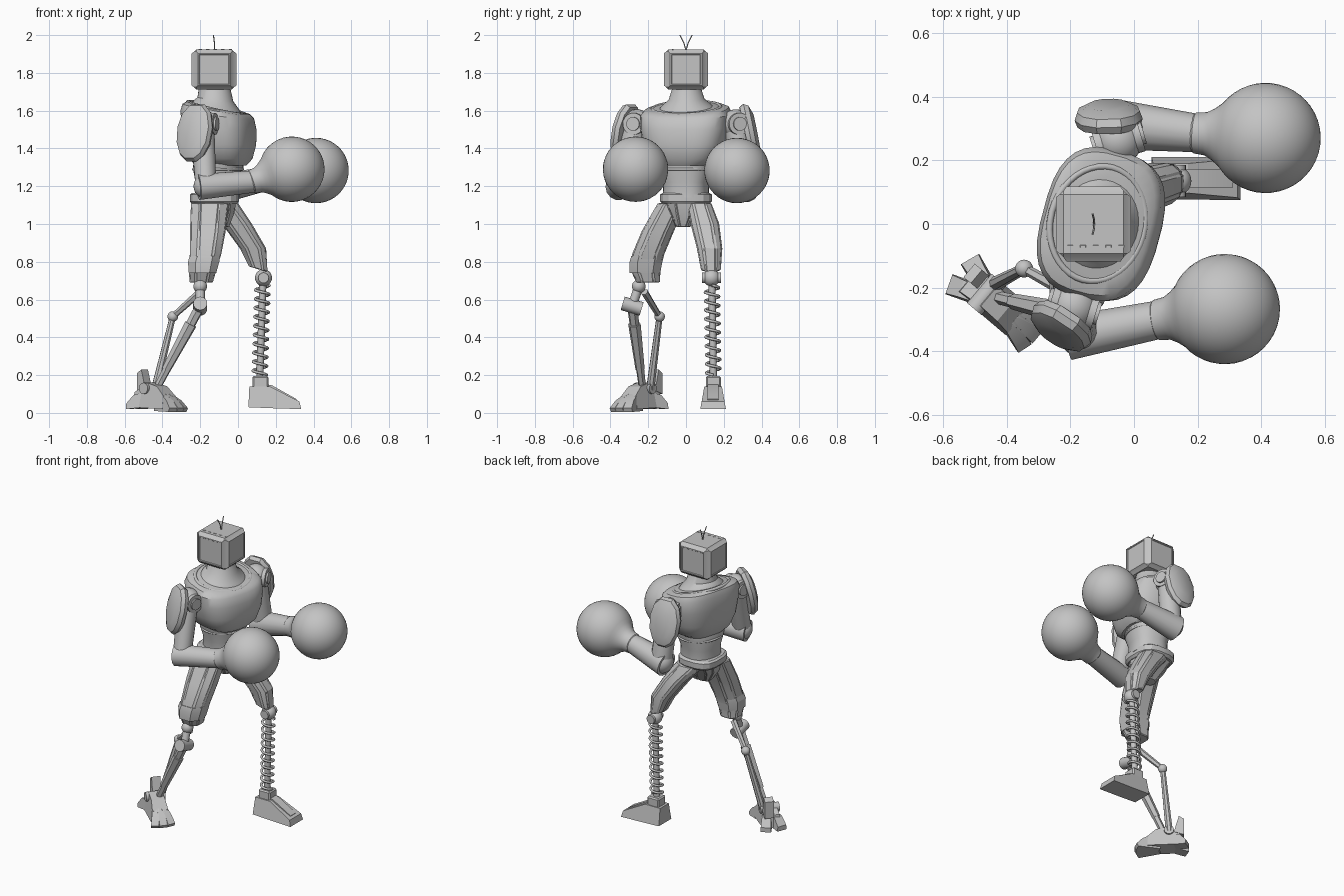
import bpy
import bmesh
from math import sin, cos, pi, radians, copysign
from mathutils import Matrix, Vector

cube = bpy.data.objects.get("Cube")
if cube:
    bpy.data.objects.remove(cube, do_unlink=True)

grey = bpy.data.materials.new("plain grey")
grey.use_nodes = True
grey.diffuse_color = (.55, .55, .55, 1)
grey.node_tree.nodes["Principled BSDF"].inputs["Base Color"].default_value = grey.diffuse_color
IDENTITY = Matrix.Identity(4)


def finish(name, bm, frame=IDENTITY, angle=35):
    """Turn a bmesh into a shaded, coloured object."""
    bm.transform(frame)
    bmesh.ops.recalc_face_normals(bm, faces=bm.faces)
    mesh = bpy.data.meshes.new(name)
    bm.to_mesh(mesh)
    bm.free()
    mesh.materials.append(grey)
    mesh.shade_smooth()
    mesh.set_sharp_from_angle(angle=radians(angle))
    bpy.context.collection.objects.link(bpy.data.objects.new(name, mesh))


def skin(bm, rings):
    """Bridge rings of points and cap both ends, returning the side faces."""
    rows = [[bm.verts.new(p) for p in ring] for ring in rings]
    count = len(rows[0])
    sides = [bm.faces.new((a[i], a[(i + 1) % count], b[(i + 1) % count], b[i]))
             for a, b in zip(rows, rows[1:]) for i in range(count)]
    bm.faces.new(rows[0])
    bm.faces.new(rows[-1])
    return sides


def loft(name, sections, sides=32, power=2.0, frame=IDENTITY, panel=0, angle=35):
    """Sections are (x, y, z, radius x, radius y, slope); panels run lengthwise."""
    def bend(value):
        return copysign(abs(value) ** (2 / power), value)
    rings = []
    for x, y, z, rx, ry, slope in sections:
        ring = []
        for i in range(sides):
            turn = 2 * pi * (i + .5) / sides
            dx = rx * bend(cos(turn))
            ring.append((x + dx, y + ry * bend(sin(turn)), z + slope * dx))
        rings.append(ring)
    bm = bmesh.new()
    faces = skin(bm, rings)
    if panel:
        bmesh.ops.recalc_face_normals(bm, faces=bm.faces)
        for i in range(sides):
            bmesh.ops.inset_region(bm, faces=faces[i::sides], thickness=panel, depth=panel * .7)
    finish(name, bm, frame, angle)


def lathe(name, start, end, profile, sides=20, frame=IDENTITY):
    """Revolve (distance, radius) pairs about the line from start to end."""
    start, end = Vector(start), Vector(end)
    aim = (end - start).to_track_quat('Z', 'Y').to_matrix().to_4x4()
    rings = [[(r * cos(2 * pi * i / sides), r * sin(2 * pi * i / sides), t)
              for i in range(sides)] for t, r in profile]
    bm = bmesh.new()
    skin(bm, rings)
    finish(name, bm, frame @ Matrix.Translation(start) @ aim)


def rod(name, start, end, first, last=None, sides=16, frame=IDENTITY):
    length = (Vector(end) - Vector(start)).length
    lathe(name, start, end, [(0, first), (length, last or first)], sides, frame)


def ball(name, centre, radius):
    bm = bmesh.new()
    bmesh.ops.create_uvsphere(bm, u_segments=28, v_segments=18, radius=radius)
    finish(name, bm, Matrix.Translation(centre))


def box(name, centre, size, bevel=.008):
    bm = bmesh.new()
    bmesh.ops.create_cube(bm, size=1, matrix=Matrix.Diagonal((*size, 1)))
    bmesh.ops.bevel(bm, geom=bm.edges[:], offset=bevel, segments=1, affect='EDGES')
    finish(name, bm, Matrix.Translation(centre), 20)


def wedge(name, profile, low, high, taper=1.0, frame=IDENTITY):
    """Side profile (x, z) given width, narrowing towards its top."""
    top = max(z for x, z in profile)
    middle, half = (low + high) / 2, (high - low) / 2
    rings = [[(x, middle + side * half * (1 - (1 - taper) * z / top), z)
              for x, z in profile] for side in (-1, 1)]
    bm = bmesh.new()
    skin(bm, rings)
    finish(name, bm, frame, 20)


def wire(name, points, radius, frame=IDENTITY, cyclic=False):
    curve = bpy.data.curves.new(name, 'CURVE')
    curve.dimensions = '3D'
    curve.bevel_depth = radius
    curve.bevel_resolution = 2
    curve.use_fill_caps = True
    spline = curve.splines.new('POLY')
    spline.points.add(len(points) - 1)
    spline.use_cyclic_u = cyclic
    for target, point in zip(spline.points, points):
        target.co = (*(frame @ Vector(point)), 1)
    curve.materials.append(grey)
    bpy.context.collection.objects.link(bpy.data.objects.new(name, curve))


# Head: box with raised panels on its sides
bm = bmesh.new()
bmesh.ops.create_cube(bm, size=1, matrix=Matrix.Diagonal((.212, .21, .212, 1)))
bmesh.ops.bevel(bm, geom=bm.edges[:], offset=.012, segments=1, affect='EDGES')
bm.normal_update()
walls = [f for f in bm.faces if abs(f.normal.z) < .1 and f.calc_area() > .02]
bmesh.ops.inset_individual(bm, faces=walls, thickness=.012, depth=.012)
bmesh.ops.inset_individual(bm, faces=walls, thickness=.01, depth=0)
bmesh.ops.inset_individual(bm, faces=walls, thickness=.004, depth=-.004)
finish("head", bm, Matrix.Translation((-.127, 0, 1.818)), 20)
for i in range(5):
    box("head_vent", (-.2 + i * .04, -.07, 1.924), (.018, .008, .004), .001)
for side in (-1, 1):
    wire("antenna", [(-.125, 0, 1.92), (-.125, side * .012, 1.96), (-.13, side * .032, 2)], .003)

# Torso, turned a little at the waist
torso = Matrix.Translation((-.11, 0, 0)) @ Matrix.Rotation(radians(-15), 4, 'Z')
loft("chest", [
    (.02, 0, 1.31, .13, .13, 0), (.02, 0, 1.345, .158, .185, 0),
    (.015, 0, 1.42, .18, .218, 0), (.01, 0, 1.51, .184, .235, -.05),
    (0, 0, 1.58, .18, .238, -.13), (-.005, 0, 1.608, .165, .222, -.18),
    (-.01, 0, 1.62, .14, .18, -.22)], power=2.8, frame=torso)
loft("neck", [
    (0, 0, 1.59, .14, .165, -.2), (-.005, 0, 1.63, .12, .13, -.2),
    (-.01, 0, 1.66, .095, .095, -.12), (-.015, 0, 1.73, .082, .072, 0)], frame=torso)
rim = [2 * pi * i / 40 for i in range(40)]
wire("collar", [(.148 * cos(a) - .005, .182 * sin(a), 1.612 - .035 * cos(a)) for a in rim],
     .011, torso, cyclic=True)
loft("abdomen", [
    (.01, 0, 1.34, .125, .15, 0), (.005, 0, 1.3, .13, .145, 0),
    (0, 0, 1.22, .112, .118, 0), (0, 0, 1.14, .115, .12, 0)], power=2.4, frame=torso)
wire("waist_seam", [(.005 + .13 * cos(a), .143 * sin(a), 1.29) for a in rim], .007, torso, True)
loft("belt", [
    (-.125, 0, 1.165, .12, .125, 0), (-.125, 0, 1.155, .132, .14, 0),
    (-.125, 0, 1.12, .132, .14, 0), (-.125, 0, 1.105, .12, .125, 0)], 16, 2.8, angle=25)
loft("pelvis", [
    (-.125, 0, 1.12, .115, .12, 0), (-.12, -.01, 1.06, .1, .08, 0),
    (-.11, -.015, .985, .06, .035, 0)], 10, 3, panel=.006, angle=20)

# Arms: shoulder joint, shield, upper arm, forearm and glove
glove_profile = [(-.235, .055), (-.225, .064), (-.19, .068), (-.165, .082)]
glove_profile += [(-.173 * cos(a), max(.173 * sin(a), .001))
                  for a in [radians(36 + 8 * i) for i in range(19)]]
shield_half = [(.04, .155), (.085, .11), (.107, .03), (.1, -.06), (.07, -.125), (.03, -.155)]
shield_edge = shield_half + [(-u, v) for u, v in reversed(shield_half)]
shield_layers = [(-.035, .92), (-.012, 1), (.012, .92), (.03, .6)]
arms = [("right", -1, (-.17, -.35, 1.2), (.08, -.3, 1.225), (.285, -.267, 1.29),
         (-.235, -.33, 1.485), (-.55, -.83, .22), .056, .07),
        ("left", 1, (-.035, .31, 1.2), (.2, .285, 1.25), (.413, .27, 1.283),
         (-.08, .345, 1.485), (-.03, 1, .2), .066, .08)]
for side, sign, elbow, wrist, fist, shield, facing, arm_radius, elbow_radius in arms:
    joint = torso @ Vector((-.01, sign * .27, 1.53))
    ball(side + "_shoulder", joint, .077)
    for name, reach, radius in (("_shoulder_drum", .07, .058), ("_shoulder_cap", .08, .036)):
        shift = Vector((reach, sign * reach * .3, 0))
        rod(side + name, joint - shift, joint + shift, radius, sides=24)
    rod(side + "_shoulder_axle", torso @ Vector((0, sign * .16, 1.53)), joint, .06)
    rod(side + "_upper_arm", joint, elbow, .065, arm_radius)
    ball(side + "_elbow", elbow, elbow_radius * .93)
    axis = (Vector(wrist) - Vector(elbow)).normalized()
    rod(side + "_forearm", Vector(elbow) - axis * .04, wrist, elbow_radius, .06, 14)
    lathe(side + "_glove", fist, Vector(fist) + (Vector(fist) - Vector(wrist)),
          glove_profile, 40)
    # Domed shoulder shield
    bm = bmesh.new()
    skin(bm, [[(u * k, v * k, depth) for u, v in shield_edge] for depth, k in shield_layers])
    aim = Vector(facing).to_track_quat('Z', 'Y').to_matrix().to_4x4()
    finish(side + "_shoulder_shield", bm, Matrix.Translation(shield) @ aim, 30)

# Armoured thighs
loft("right_thigh", [
    (-.15, -.075, 1.11, .1, .073, 0), (-.16, -.15, .96, .095, .085, 0),
    (-.172, -.2, .84, .083, .085, 0), (-.187, -.215, .76, .073, .08, 0),
    (-.195, -.2, .69, .06, .06, 0)], 8, 2.6, panel=.007, angle=20)
loft("right_knee_guard", [
    (-.175, -.205, .83, .086, .09, 0), (-.182, -.212, .8, .088, .092, 0),
    (-.188, -.217, .74, .077, .086, 0)], 8, 2.6, angle=20)
loft("left_thigh", [
    (-.09, .07, 1.11, .09, .063, 0), (-.005, .1, 1, .078, .075, 0),
    (.08, .125, .87, .068, .066, 0), (.108, .132, .76, .046, .05, -.3)],
    8, 2.6, panel=.007, angle=20)

# Right shin: linked struts
upper, lower, crank = (-.2, -.25, .67), (-.2, -.285, .565), (-.345, -.14, .51)
ankle = (-.43, -.23, .13)
ball("right_knee", upper, .036)
rod("right_knee_link", upper, lower, .024)
rod("right_knee_barrel", (-.2, -.335, .58), (-.2, -.235, .55), .037)
rod("right_crank", (-.2, -.22, .64), crank, .02, .016, 6)
ball("right_crank_joint", crank, .028)
rod("right_piston", crank, (-.44, -.19, .12), .017, .023, 8)
rod("right_shin", lower, ankle, .028, .02, 6)
rod("right_shin_sleeve", (-.25, -.273, .47), (-.38, -.243, .23), .034, .025, 6)

# Right foot: compact claws
foot = Matrix.Translation((-.44, -.24, 0)) @ Matrix.Rotation(radians(-40), 4, 'Z')
wedge("right_foot", [(-.11, .03), (-.1, .11), (-.02, .16), (.05, .14), (.1, .09), (.1, .02)],
      -.062, .062, .65, foot)
toe = [(.03, .01), (.03, .1), (.09, .1), (.145, .065), (.18, .025), (.17, .005)]
heel = [(.05, .03), (.05, .11), (.11, .095), (.15, .05), (.15, .02)]
for turn in (-17, 0, 17):
    wedge("right_toe", toe, -.026, .026, .75, foot @ Matrix.Rotation(radians(turn), 4, 'Z'))
for turn in (160, 200):
    wedge("right_heel_claw", heel, -.035, .035, .75, foot @ Matrix.Rotation(radians(turn), 4, 'Z'))
rod("right_ankle_pin", (-.03, -.06, .13), (-.03, .06, .13), .03, frame=foot)
wedge("right_heel_blade", [(-.12, .1), (-.12, .21), (-.09, .23), (-.06, .12)], -.005, .05, 1, foot)

# Left shin: coil spring about a rod
ball("left_knee", (.135, .135, .715), .045)
rod("left_knee_pin", (.135, .085, .715), (.135, .185, .715), .028)
rod("left_spring_rod", (.132, .137, .7), (.115, .145, .17), .019)
turns, steps = 10, 18
coil = []
for i in range(turns * steps + 1):
    t = i / (turns * steps)
    a = 2 * pi * t * turns
    coil.append((.13 - .015 * t + .037 * cos(a), .137 + .008 * t + .037 * sin(a), .675 - .475 * t))
wire("left_spring", coil, .0075)

# Left foot: plain wedge shoe
wedge("left_foot", [(.055, .03), (.06, .14), (.17, .14), (.325, .06), (.335, .02), (.17, .025)],
      .072, .215, .65)
wedge("left_foot_ridge", [(.15, .13), (.15, .152), (.18, .146), (.31, .073), (.3, .05)],
      .115, .172)
box("left_ankle", (.118, .145, .16), (.085, .08, .07))
